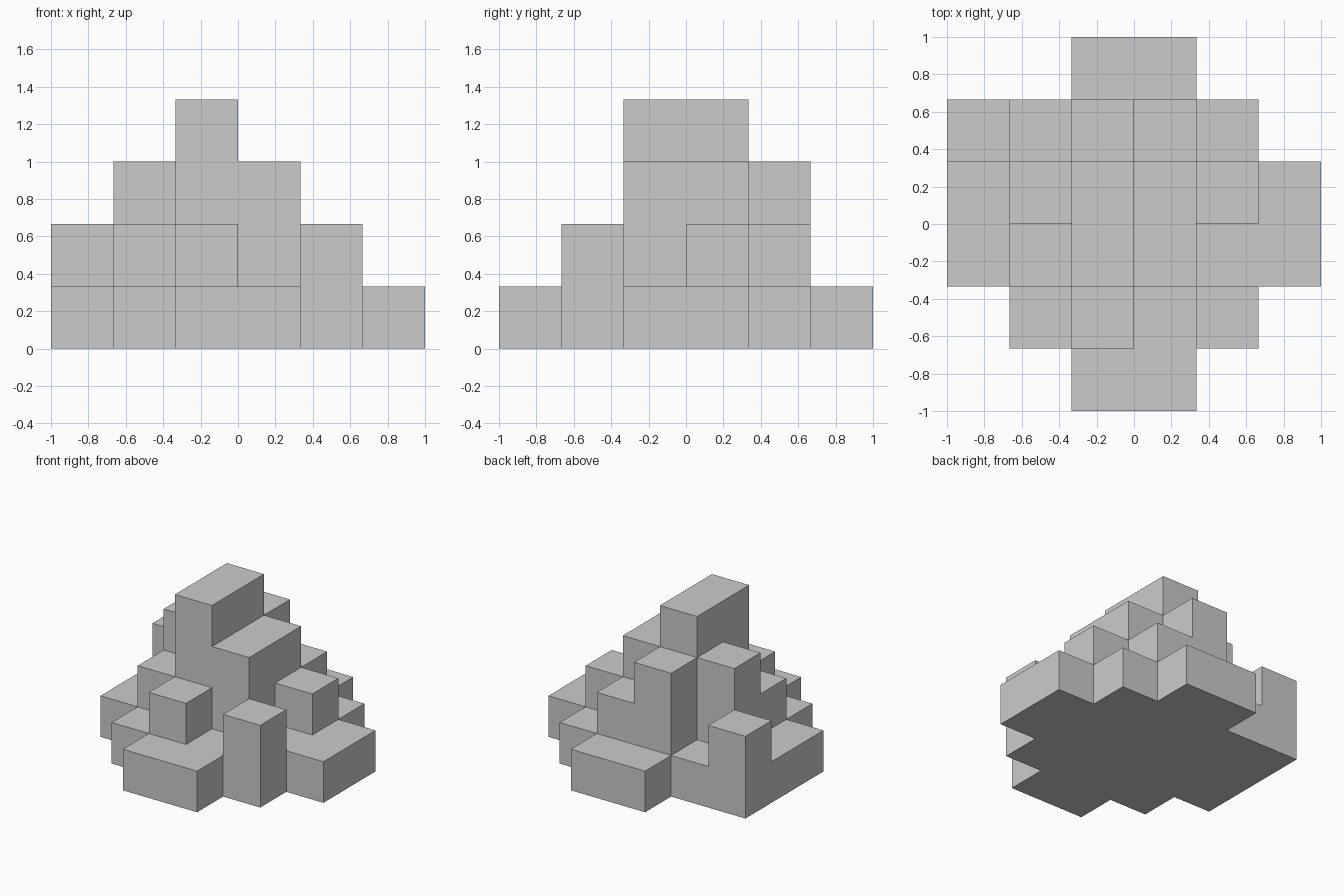
import bpy
import bmesh
import math

if "Cube" in bpy.data.objects:
    bpy.data.objects.remove(bpy.data.objects["Cube"])

CELL = 1 / 3

# Number of stacked cubes per column; rows run front to back, columns left to right
HEIGHTS = [
    "001100",
    "012120",
    "124311",
    "134321",
    "213210",
    "001100",
]


def height(i, j):
    return int(HEIGHTS[j][i]) if 0 <= i < 6 and 0 <= j < 6 else 0


def add_face(bm, corners):
    bm.faces.new([bm.verts.new(((x - 3) * CELL, (y - 3) * CELL, z * CELL))
                  for x, y, z in corners])


bm = bmesh.new()
for j in range(6):
    for i in range(6):
        h = height(i, j)
        if not h:
            continue
        ring = [(i, j), (i + 1, j), (i + 1, j + 1), (i, j + 1)]
        # Top and underside of the column
        add_face(bm, [(x, y, h) for x, y in ring])
        add_face(bm, [(x, y, 0) for x, y in reversed(ring)])
        # Exposed side squares: front, right, back, left
        for k, (di, dj) in enumerate([(0, -1), (1, 0), (0, 1), (-1, 0)]):
            a, b = ring[k], ring[(k + 1) % 4]
            for z in range(height(i + di, j + dj), h):
                add_face(bm, [(*a, z), (*b, z), (*b, z + 1), (*a, z + 1)])

# Weld the squares and merge flat areas into clean faces
bmesh.ops.remove_doubles(bm, verts=bm.verts[:], dist=0.001)
bmesh.ops.dissolve_limit(bm, angle_limit=math.radians(1),
                         verts=bm.verts[:], edges=bm.edges[:])

mesh = bpy.data.meshes.new("stepped_cube_pile")
bm.to_mesh(mesh)
bm.free()
pile = bpy.data.objects.new("stepped_cube_pile", mesh)
bpy.context.collection.objects.link(pile)
